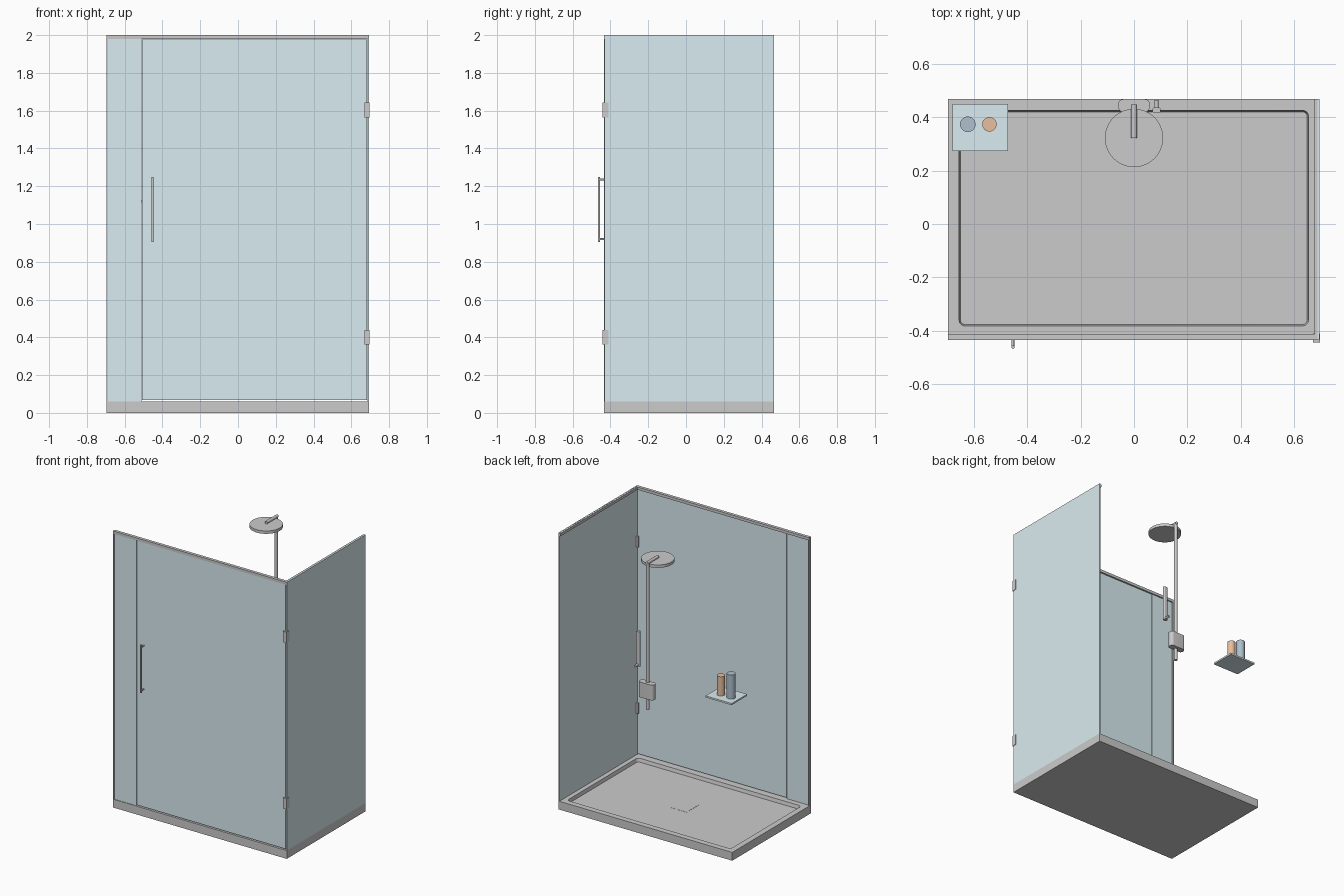
import bpy, bmesh, math
from mathutils import Vector

if "Cube" in bpy.data.objects:
    bpy.data.objects.remove(bpy.data.objects["Cube"])


def material(name, rgb):
    m = bpy.data.materials.new(name)
    m.diffuse_color = (*rgb, 1)
    m.use_nodes = True
    m.node_tree.nodes["Principled BSDF"].inputs["Base Color"].default_value = m.diffuse_color
    return m


GLASS = material("glass", (0.70, 0.84, 0.88))
BLUE = material("blue_plastic", (0.42, 0.53, 0.61))
ORANGE = material("orange_plastic", (0.80, 0.52, 0.34))


def finish(name, bm, mat=None, smooth=False):
    bmesh.ops.recalc_face_normals(bm, faces=bm.faces)
    me = bpy.data.meshes.new(name)
    bm.to_mesh(me)
    bm.free()
    ob = bpy.data.objects.new(name, me)
    bpy.context.collection.objects.link(ob)
    if mat:
        me.materials.append(mat)
    if smooth:
        bpy.ops.object.select_all(action='DESELECT')
        ob.select_set(True)
        bpy.context.view_layer.objects.active = ob
        bpy.ops.object.shade_smooth_by_angle(angle=math.radians(35))
    return ob


def box(name, x, y, z, mat=None):
    """Box from (min, max) ranges."""
    bm = bmesh.new()
    bmesh.ops.create_cube(bm, size=1)
    for v in bm.verts:
        v.co = [(r[0] + r[1]) / 2 + c * (r[1] - r[0]) for c, r in zip(v.co, (x, y, z))]
    return finish(name, bm, mat)


def rod(name, a, b, r, mat=None, sides=32):
    """Cylinder between two points."""
    a, b = Vector(a), Vector(b)
    bm = bmesh.new()
    bmesh.ops.create_cone(bm, cap_ends=True, segments=sides, radius1=r, radius2=r,
                          depth=(b - a).length)
    rot = (b - a).to_track_quat('Z', 'Y')
    for v in bm.verts:
        v.co = rot @ v.co + (a + b) / 2
    return finish(name, bm, mat, True)


def rounded_block(name, x, y, z, r, taper=0.0, steps=8):
    """Vertical prism with rounded corners, its base inset by taper."""
    bm = bmesh.new()
    loops = []
    for h, d in ((z[0], taper), (z[1], 0.0)):
        loop = []
        for k, (cx, cy) in enumerate(((x[1] - r, y[1] - r), (x[0] + r, y[1] - r),
                                      (x[0] + r, y[0] + r), (x[1] - r, y[0] + r))):
            for i in range(steps + 1):
                t = (k + i / steps) * math.pi / 2
                loop.append(bm.verts.new((cx + (r - d) * math.cos(t),
                                          cy + (r - d) * math.sin(t), h)))
        loops.append(loop)
    n = len(loops[0])
    for i in range(n):
        j = (i + 1) % n
        bm.faces.new((loops[0][i], loops[0][j], loops[1][j], loops[1][i]))
    for loop in loops:
        bm.faces.new(loop)
    return finish(name, bm, None, True)


# shower tray with a sunken floor and a drain cover
tray = box("tray", (-0.697, 0.694), (-0.434, 0.467), (0, 0.06))
cutter = rounded_block("tray_recess_cutter", (-0.662, 0.660), (-0.388, 0.432),
                       (0.035, 0.09), 0.03, 0.012)
cutter.hide_render = True
cutter.hide_set(True)
mod = tray.modifiers.new("recess", 'BOOLEAN')
mod.operation = 'DIFFERENCE'
mod.object = cutter
mod.solver = 'EXACT'
box("drain_cover", (-0.065, 0.065), (-0.05, 0.085), (0.03, 0.036))

# glass panels
box("fixed_panel", (-0.69, -0.512), (-0.430, -0.421), (0.06, 1.985), GLASS)
box("door", (-0.509, 0.682), (-0.430, -0.421), (0.067, 1.978), GLASS)
box("side_panel", (0.686, 0.694), (-0.432, 0.467), (0.06, 2.0), GLASS)

# frame: top rails and wall profile
box("front_top_rail", (-0.697, 0.692), (-0.434, -0.412), (1.98, 2.0))
box("side_top_rail", (0.676, 0.687), (-0.412, 0.467), (1.98, 1.999))
box("wall_profile", (-0.697, -0.688), (-0.434, -0.412), (0.06, 1.98))

# door hinges
for i, z in enumerate((0.40, 1.604)):
    box(f"hinge_{i + 1}", (0.669, 0.697), (-0.443, -0.409), (z - 0.039, z + 0.039))

# door handle
rod("handle_bar", (-0.453, -0.461, 0.905), (-0.453, -0.461, 1.25), 0.006)
for i, z in enumerate((0.92, 1.235)):
    rod(f"handle_post_{i + 1}", (-0.453, -0.461, z), (-0.453, -0.430, z), 0.005)

# shower column: riser, arm, rain head, mixer
rod("riser_pipe", (0, 0.437, 0.897), (0, 0.437, 1.958), 0.011)
rod("shower_arm", (0, 0.448, 1.958), (0, 0.322, 1.958), 0.011)
rod("rain_head", (0, 0.322, 1.927), (0, 0.322, 1.948), 0.109, sides=64)
rounded_block("mixer", (-0.06, 0.06), (0.420, 0.467), (0.985, 1.095), 0.02)

# hand shower on its wall peg
rounded_block("hand_shower", (0.069, 0.100), (0.415, 0.436), (1.185, 1.437), 0.008)
rod("hand_shower_peg", (0.084, 0.43, 1.197), (0.084, 0.465, 1.197), 0.008)

# shelf with two bottles
box("shelf", (-0.68, -0.472), (0.273, 0.45), (1.114, 1.126), GLASS)
rod("blue_bottle", (-0.622, 0.373, 1.126), (-0.622, 0.373, 1.30), 0.029, BLUE)
rod("orange_bottle", (-0.541, 0.373, 1.126), (-0.541, 0.373, 1.265), 0.027, ORANGE)
